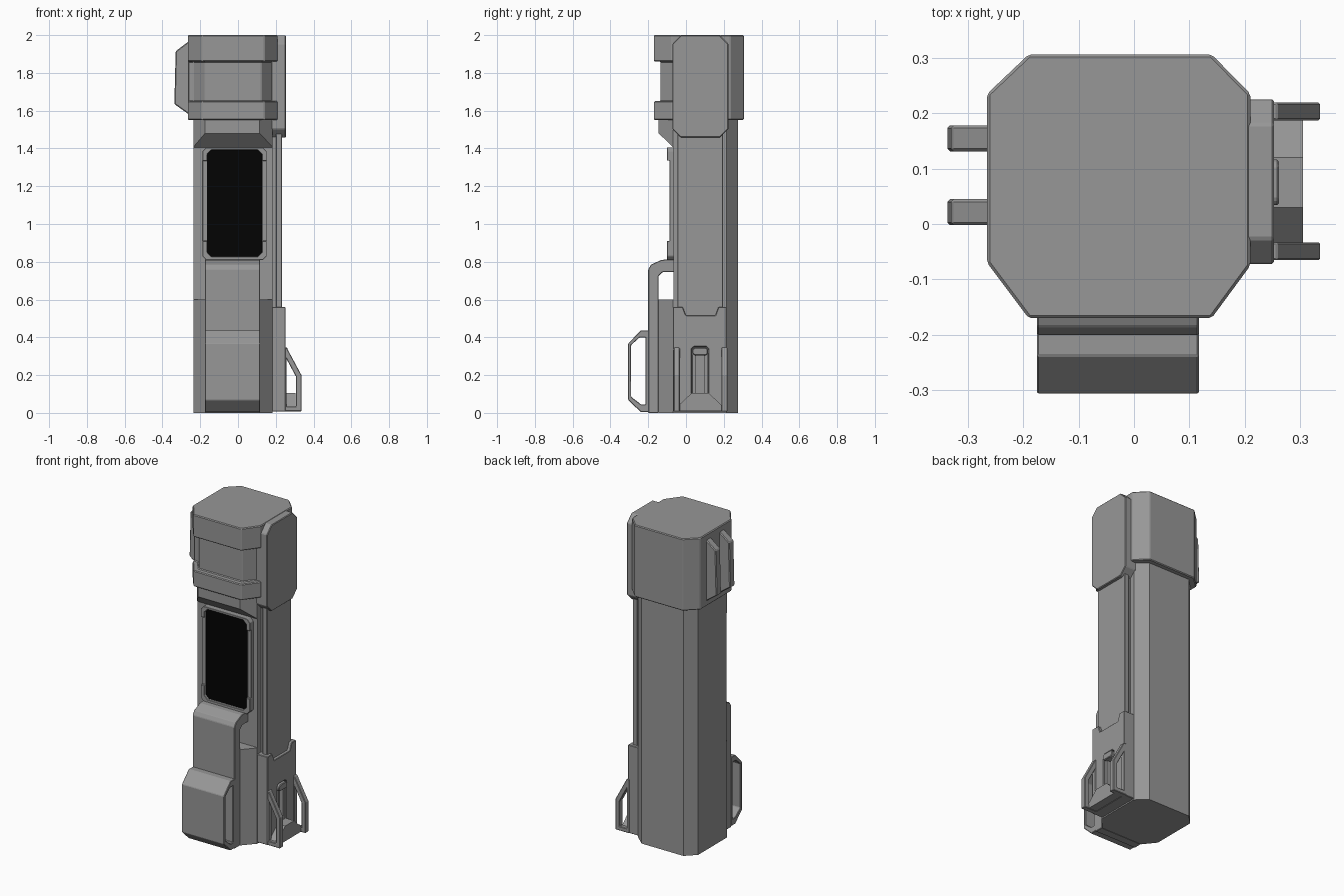
import bpy, bmesh

grey = bpy.data.materials.new("dark_grey")
grey.diffuse_color = (0.31, 0.31, 0.31, 1)
black = bpy.data.materials.new("screen_black")
black.diffuse_color = (0.001, 0.001, 0.001, 1)


def prism(name, pts, lo, hi, axis, bevel=0.0, cuts=(), mat=grey):
    """Extrude a 2D outline along an axis, subtract cutters, bevel the sharp edges."""
    place = {'x': lambda a, b, h: (h, a, b),
             'y': lambda a, b, h: (a, h, b),
             'z': lambda a, b, h: (a, b, h)}[axis]
    bm = bmesh.new()
    low = [bm.verts.new(place(a, b, lo)) for a, b in pts]
    high = [bm.verts.new(place(a, b, hi)) for a, b in pts]
    bm.faces.new(low)
    bm.faces.new(high)
    n = len(pts)
    for i in range(n):
        j = (i + 1) % n
        bm.faces.new((low[i], low[j], high[j], high[i]))
    bmesh.ops.recalc_face_normals(bm, faces=bm.faces)
    mesh = bpy.data.meshes.new(name)
    bm.to_mesh(mesh)
    bm.free()
    mesh.materials.append(mat)
    obj = bpy.data.objects.new(name, mesh)
    bpy.context.collection.objects.link(obj)
    bpy.context.view_layer.objects.active = obj
    for cutter in cuts:
        mod = obj.modifiers.new("cut", 'BOOLEAN')
        mod.operation = 'DIFFERENCE'
        mod.solver = 'EXACT'
        mod.object = cutter
        bpy.ops.object.modifier_apply(modifier=mod.name)
        bpy.data.objects.remove(cutter)
    if bevel:
        mod = obj.modifiers.new("bevel", 'BEVEL')
        mod.width = bevel
        mod.segments = 1
        mod.limit_method = 'ANGLE'
    return obj


def rect(a0, a1, b0, b1, c=0.0):
    """Rectangle outline, with chamfered corners when c > 0."""
    if not c:
        return [(a0, b0), (a1, b0), (a1, b1), (a0, b1)]
    return [(a0 + c, b0), (a1 - c, b0), (a1, b0 + c), (a1, b1 - c),
            (a1 - c, b1), (a0 + c, b1), (a0, b1 - c), (a0, b0 + c)]


# Octagonal body, front cut back between base and chin
front_cut = prism("front_cutter", [(-0.3, 0.6), (-0.066, 0.6), (-0.066, 1.405),
                                   (-0.145, 1.48), (-0.3, 1.48)], -0.5, 0.5, 'x')
prism("body", [(-0.175, -0.145), (0.115, -0.145), (0.182, -0.07), (0.182, 0.215),
               (0.115, 0.275), (-0.175, 0.275), (-0.235, 0.215), (-0.235, -0.07)],
      0, 1.56, 'z', 0, [front_cut])

# Head with a recess wrapping round its front
recess = prism("recess_cutter", [(-0.4, -0.06), (-0.235, -0.06), (-0.175, -0.135), (0.125, -0.135),
                                 (0.185, -0.06), (0.4, -0.06), (0.4, -0.4), (-0.4, -0.4)],
               1.65, 1.86, 'z')
prism("head", [(-0.19, -0.17), (0.14, -0.17), (0.21, -0.075), (0.21, 0.235),
               (0.14, 0.306), (-0.19, 0.306), (-0.265, 0.235), (-0.265, -0.07)],
      1.55, 2.0, 'z', 0.005, [recess])

# Fins on the left of the head
for i, y in enumerate((-0.002, 0.131)):
    prism(f"head_fin_{i + 1}", [(-0.26, 1.58), (-0.337, 1.635), (-0.33, 1.915), (-0.26, 1.968)],
          y, y + 0.047, 'y', 0.005)

# Right side: head plate and long rail panel
prism("head_side_plate", rect(-0.072, 0.225, 1.458, 1.998, 0.045), 0.175, 0.253, 'x', 0.004)
prism("rail_core", rect(-0.03, 0.185, 0.5, 1.5), 0.17, 0.205, 'x')
prism("rail_panel", rect(-0.045, 0.195, 0.5, 1.48), 0.2, 0.233, 'x', 0.003)

# Lower right bracket with notched top and a slot
slot = prism("slot_cutter", rect(0.03, 0.12, 0.09, 0.35, 0.012), 0.222, 0.4, 'x')
prism("side_bracket", [(-0.068, 0.008), (0.215, 0.008), (0.215, 0.56), (0.172, 0.56), (0.155, 0.515),
                       (0.0, 0.515), (-0.017, 0.56), (-0.068, 0.56)],
      0.175, 0.252, 'x', 0.003, [slot])
prism("slot_cap", rect(0.034, 0.116, 0.305, 0.345, 0.01), 0.215, 0.262, 'x', 0.004)
for i, y in enumerate((0.034, 0.096)):
    prism(f"slot_bar_{i + 1}", rect(y, y + 0.02, 0.08, 0.31), 0.215, 0.245, 'x')
prism("bracket_ledge", [(-0.045, 0.01), (0.195, 0.01), (0.195, 0.035), (0.12, 0.105),
                        (0.03, 0.105), (-0.045, 0.035)], 0.21, 0.305, 'x')

# Pair of loops on the bracket
for i, y in enumerate((-0.065, 0.187)):
    hole = prism("loop_cutter", [(0.257, 0.035), (0.308, 0.035), (0.308, 0.19), (0.257, 0.285)],
                 y - 0.1, y + 0.1, 'y')
    prism(f"bracket_loop_{i + 1}", [(0.24, 0.008), (0.336, 0.008), (0.336, 0.2), (0.258, 0.345),
                                    (0.24, 0.345)],
          y, y + 0.032, 'y', 0.003, [hole])

# Front grip bridging up to the screen recess
X0, X1 = -0.175, 0.117
prism("front_grip", [(-0.2, 0.0), (-0.2, 0.76), (-0.185, 0.785), (-0.13, 0.81), (-0.06, 0.815),
                     (-0.06, 0.745), (-0.125, 0.745), (-0.145, 0.725), (-0.145, 0.0)],
      X0, X1, 'x', 0.003)

# Wide loop at the bottom front
hole = prism("front_loop_cutter", [(-0.215, 0.045), (-0.238, 0.045), (-0.29, 0.085), (-0.29, 0.36),
                                   (-0.245, 0.4), (-0.215, 0.4)], -0.5, 0.5, 'x')
prism("front_loop", [(-0.195, 0.005), (-0.24, 0.005), (-0.306, 0.068), (-0.306, 0.368),
                     (-0.238, 0.437), (-0.195, 0.437)], X0, X1, 'x', 0.003, [hole])

# Screen frame, thicker at both ends
opening = prism("opening_cutter", rect(-0.163, 0.127, 0.828, 1.392, 0.022), -0.2, 0.0, 'y')
step = prism("step_cutter", rect(-0.3, 0.3, 0.91, 1.335), -0.2, -0.087, 'y')
prism("screen_frame", rect(-0.188, 0.152, 0.81, 1.405, 0.02), -0.101, -0.06, 'y', 0.002,
      [opening, step])

# Black screen
prism("screen", rect(-0.163, 0.127, 0.828, 1.392, 0.022), -0.086, -0.06, 'y', mat=black)
